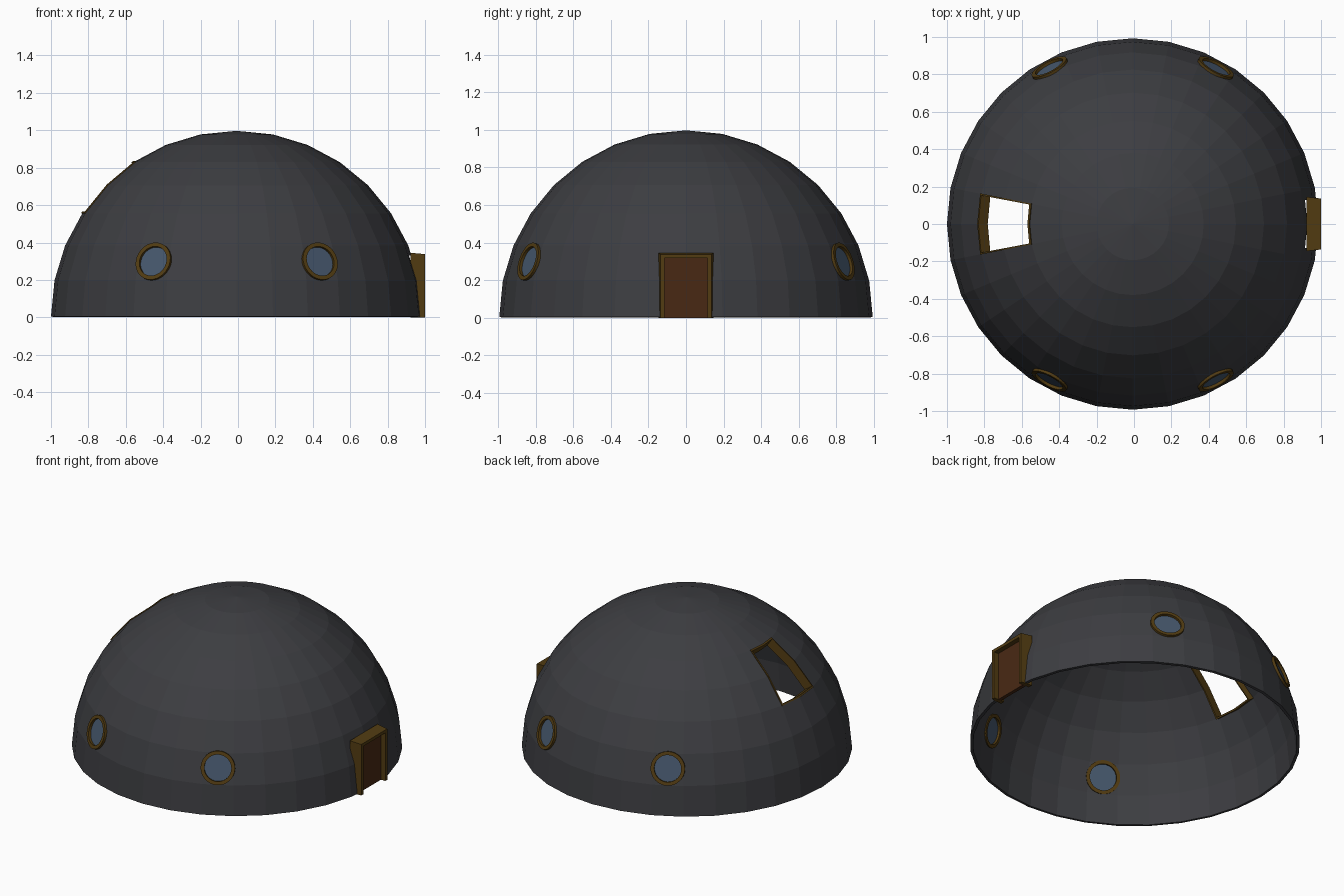
import bpy, bmesh, math
from mathutils import Vector, Matrix

if "Cube" in bpy.data.objects:
    bpy.data.objects.remove(bpy.data.objects["Cube"])

R = 0.993                          # dome radius
C = Vector((-0.007, 0, 0.004))     # dome centre
WALL = 0.018


def material(name, rgb):
    m = bpy.data.materials.new(name)
    m.diffuse_color = (*rgb, 1)
    m.use_nodes = True
    m.node_tree.nodes["Principled BSDF"].inputs["Base Color"].default_value = m.diffuse_color
    return m


SHELL = material("charcoal shell", (0.046, 0.047, 0.053))
BRONZE = material("bronze trim", (0.085, 0.045, 0.006))
WOOD = material("brown door", (0.066, 0.022, 0.007))
GLASS = material("blue glass", (0.060, 0.095, 0.150))


def finish(name, bm, mat, matrix=None):
    bmesh.ops.recalc_face_normals(bm, faces=bm.faces)
    me = bpy.data.meshes.new(name)
    bm.to_mesh(me)
    bm.free()
    me.materials.append(mat)
    ob = bpy.data.objects.new(name, me)
    if matrix:
        ob.matrix_world = matrix
    bpy.context.collection.objects.link(ob)
    return ob


def band(name, loops, mat, closed, matrix=None):
    """Skin a list of equal point loops; closed joins last to first, else caps ends."""
    bm = bmesh.new()
    rows = [[bm.verts.new(p) for p in lp] for lp in loops]
    n = len(rows[0])
    pairs = list(zip(rows, rows[1:])) + ([(rows[-1], rows[0])] if closed else [])
    for a, b in pairs:
        for i in range(n):
            bm.faces.new((a[i], a[(i + 1) % n], b[(i + 1) % n], b[i]))
    if not closed:
        bm.faces.new(rows[0])
        bm.faces.new(rows[-1])
    return finish(name, bm, mat, matrix)


def circle(r, z, n=32):
    return [(r * math.cos(2 * math.pi * i / n), r * math.sin(2 * math.pi * i / n), z)
            for i in range(n)]


def box(name, lo, hi, mat):
    def rect(x):
        return [(x, lo[1], lo[2]), (x, hi[1], lo[2]), (x, hi[1], hi[2]), (x, lo[1], hi[2])]
    return band(name, [rect(lo[0]), rect(hi[0])], mat, False)


# Dome: faceted half sphere with four faces left open for the skylight
bm = bmesh.new()
bmesh.ops.create_uvsphere(bm, u_segments=32, v_segments=16, radius=R)
bmesh.ops.delete(bm, geom=[v for v in bm.verts if v.co.z < -0.001], context='VERTS')


def in_skylight(f):
    c = f.calc_center_median()
    el = math.degrees(math.atan2(c.z, math.hypot(c.x, c.y)))
    az = math.degrees(math.atan2(c.y, -c.x))
    return abs(az) < 11 and 34 < el < 56


bmesh.ops.delete(bm, geom=[f for f in bm.faces if in_skylight(f)], context='FACES')
dome = finish("dome_shell", bm, SHELL, Matrix.Translation(C))
solid = dome.modifiers.new("wall", 'SOLIDIFY')
solid.thickness = WALL
solid.offset = -1

# Round windows: ring frame and glass pane set through the wall
cutters = []
for sx in (-1, 1):
    for sy in (-1, 1):
        side = ("left" if sx < 0 else "right") + ("_front" if sy < 0 else "_back")
        d = Vector((0.446 * sx, 0.838 * sy, 0.296)).normalized()
        m = Matrix.Translation(C) @ d.to_track_quat('Z', 'Y').to_matrix().to_4x4()
        cutters.append(band("window_cutter", [circle(0.094, 0.9), circle(0.094, 1.1)],
                            SHELL, False, m))
        band("window_frame_" + side,
             [circle(0.104, 0.958), circle(0.104, 0.998), circle(0.082, 0.998),
              circle(0.082, 0.958)], BRONZE, True, m)
        band("window_glass_" + side, [circle(0.085, 0.973), circle(0.085, 0.982)],
             GLASS, False, m)

# Doorway: tapered arch-less frame with a recessed door
def portal(x, w, h):
    return [(x, -w, 0), (x, -w, h), (x, w, h), (x, w, 0)]


bm = bmesh.new()
rows = [[bm.verts.new(p) for p in portal(*a)] for a in
        ((0.922, 0.145, 0.345), (1.0, 0.136, 0.338), (1.0, 0.115, 0.318), (0.922, 0.115, 0.318))]
for k in range(4):
    a, b = rows[k], rows[(k + 1) % 4]
    for i in range(3):
        bm.faces.new((a[i], a[i + 1], b[i + 1], b[i]))
for i in (0, 3):
    bm.faces.new([r[i] for r in rows])
finish("door_frame", bm, BRONZE)
box("door_panel", (0.945, -0.117, 0), (0.968, 0.117, 0.32), WOOD)
cutters.append(box("door_cutter", (0.85, -0.128, -0.1), (1.1, 0.128, 0.33), SHELL))

# Cut the openings into the dome wall
for c in cutters:
    b = dome.modifiers.new("opening", 'BOOLEAN')
    b.operation = 'DIFFERENCE'
    b.solver = 'EXACT'
    b.object = c
bpy.context.view_layer.update()
cut_mesh = bpy.data.meshes.new_from_object(
    dome.evaluated_get(bpy.context.evaluated_depsgraph_get()))
dome.modifiers.clear()
dome.data = cut_mesh
for c in cutters:
    bpy.data.objects.remove(c)

# Skylight frame: thin lining running radially through the opening
def sky_point(az, el, scale, inset):
    k = 1 - inset
    a = math.radians(az * k)
    e = math.radians(45 + (el - 45) * k)
    r = R * scale
    return C + Vector((-r * math.cos(e) * math.cos(a), r * math.cos(e) * math.sin(a),
                       r * math.sin(e)))


A, LO, HI = 11.25, 33.75, 56.25
outline = [(-A, LO), (0, LO), (A, LO), (A, 45), (A, HI), (0, HI), (-A, HI), (-A, 45)]
band("skylight_frame",
     [[sky_point(az, el, s, i) for az, el in outline]
      for s, i in ((0.945, -0.01), (1.006, -0.01), (1.006, 0.05), (0.945, 0.05))],
     BRONZE, True)
